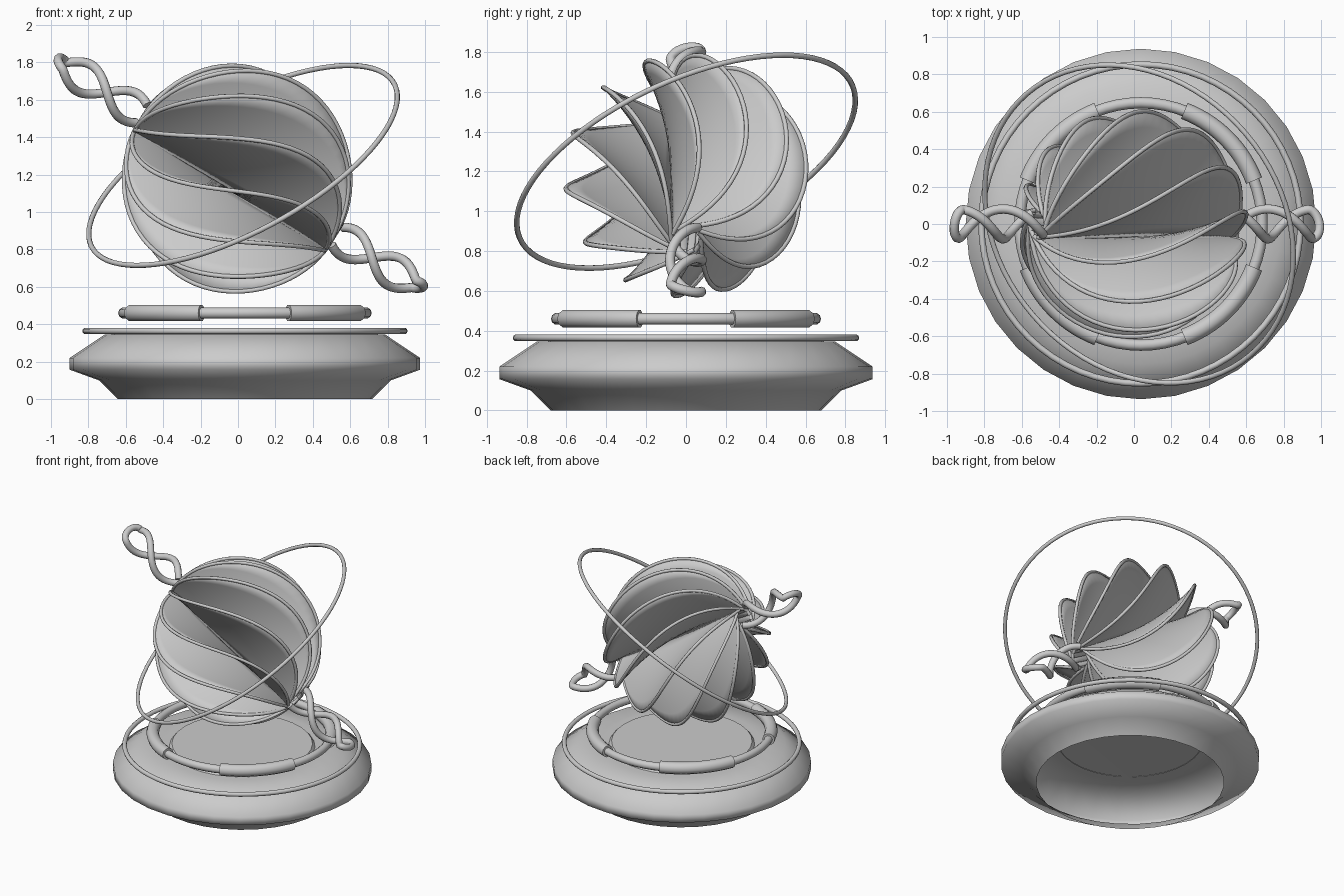
import bpy, bmesh
from math import sin, cos, pi, radians
from mathutils import Vector

if "Cube" in bpy.data.objects:
    bpy.data.objects.remove(bpy.data.objects["Cube"])

CENTRE = Vector((-0.004, 0, 1.179))     # centre of the bladed rotor
TILT = radians(32)
AX = Vector((cos(TILT), 0, -sin(TILT)))  # rotor axis
UP = Vector((sin(TILT), 0, cos(TILT)))
FRONT = Vector((0, -1, 0))
BASE_X = 0.037


def add_mesh(name, verts, faces, angle=35):
    me = bpy.data.meshes.new(name)
    me.from_pydata(verts, [], faces)
    bm = bmesh.new()
    bm.from_mesh(me)
    bmesh.ops.remove_doubles(bm, verts=bm.verts, dist=1e-5)
    bmesh.ops.dissolve_degenerate(bm, edges=bm.edges, dist=1e-5)
    bmesh.ops.recalc_face_normals(bm, faces=bm.faces)
    bm.to_mesh(me)
    bm.free()
    ob = bpy.data.objects.new(name, me)
    bpy.context.collection.objects.link(ob)
    bpy.ops.object.select_all(action='DESELECT')
    ob.select_set(True)
    bpy.context.view_layer.objects.active = ob
    bpy.ops.object.shade_smooth_by_angle(angle=radians(angle))
    return ob


def lathe(name, profile, sides, x, angle):
    """Open-bottomed turned shape, closed on top."""
    n = len(profile)
    verts = [(x + r * cos(2 * pi * i / sides), r * sin(2 * pi * i / sides), z)
             for i in range(sides) for r, z in profile]
    faces = [(i * n + j, (i + 1) % sides * n + j, (i + 1) % sides * n + j + 1, i * n + j + 1)
             for i in range(sides) for j in range(n - 1)]
    faces.append(tuple(i * n + n - 1 for i in range(sides)))
    return add_mesh(name, verts, faces, angle)


def tube(name, pts, radius, closed=False, res=3):
    cu = bpy.data.curves.new(name, 'CURVE')
    cu.dimensions = '3D'
    cu.bevel_depth = radius
    cu.bevel_resolution = res
    cu.use_fill_caps = True
    sp = cu.splines.new('POLY')
    sp.points.add(len(pts) - 1)
    for p, q in zip(sp.points, pts):
        p.co = (*q, 1)
    sp.use_cyclic_u = closed
    sp.use_smooth = True
    ob = bpy.data.objects.new(name, cu)
    bpy.context.collection.objects.link(ob)
    return ob


def arc(r, z, a0, a1, n):
    return [Vector((BASE_X + r * cos(a), r * sin(a), z))
            for a in (radians(a0 + (a1 - a0) * i / n) for i in range(n + 1))]


# hollow pedestal, its top disc and its rings
lathe("pedestal", [(0.68, 0), (0.78, 0.10), (0.937, 0.157), (0.937, 0.22),
                   (0.75, 0.345), (0.58, 0.352)], 32, BASE_X, 80)
lathe("pedestal_top_disc", [(0.53, 0.35), (0.51, 0.375)], 32, BASE_X, 30)
tube("pedestal_ring", arc(0.853, 0.364, 0, 360, 64)[:-1], 0.017, True)
tube("floating_ring", arc(0.648, 0.46, 0, 360, 64)[:-1], 0.03, True)
for k in range(4):
    tube("ring_sleeve", arc(0.648, 0.46, 21 + 90 * k, 69 + 90 * k, 14), 0.046)

# large tilted orbit ring
rot = Vector((0, 0, 1)).rotation_difference(Vector((-0.44, -0.38, 0.813)))
tube("orbit_ring", [Vector((0.027, 0, 1.249)) + rot @ Vector((0.919 * cos(a), 0.919 * sin(a), 0))
                    for a in (2 * pi * i / 80 for i in range(80))], 0.014, True)

# twisted half-disc blades, each tangent to a small hub circle
BLADES, R, HUB, TWIST = 12, 0.602, 0.074, radians(44)


def blade_point(u, w, base):
    a = base + TWIST * u
    d = FRONT * cos(a) + UP * sin(a)
    t = FRONT * sin(a) - UP * cos(a)
    return CENTRE + AX * u + d * w + t * HUB


NU, NW = 28, 7
m = NW + 1
for k in range(BLADES):
    base = 2 * pi * k / BLADES
    verts = [blade_point(-R * cos(pi * i / NU), R * sin(pi * i / NU) * j / NW, base)
             for i in range(NU + 1) for j in range(m)]
    faces = [(i * m + j, (i + 1) * m + j, (i + 1) * m + j + 1, i * m + j + 1)
             for i in range(NU) for j in range(NW)]
    blade = add_mesh("blade", verts, faces)
    mod = blade.modifiers.new("thickness", 'SOLIDIFY')
    mod.thickness = 0.012
    mod.offset = 0
    tube("blade_rim", [blade_point(-R * cos(pi * i / 36), R * sin(pi * i / 36), base)
                       for i in range(37)], 0.012, res=2)


# double-strand spirals at both ends of the axis
def strand(s, phase):
    pts = []
    for i in range(37):
        d = 0.615 + 0.485 * i / 36
        a = phase + (d - 0.69) / 0.29 * pi
        pts.append(CENTRE + AX * s * d + UP * 0.022
                   + (UP * cos(a) + FRONT * s * sin(a)) * 0.08)
    return pts


for name, s in (("upper_spiral", -1), ("lower_spiral", 1)):
    a, b = strand(s, 0), strand(s, pi)
    # rounded cap joining the two strands
    mid, half = (a[-1] + b[-1]) / 2, (a[-1] - b[-1]) / 2
    cap = [mid + half * cos(pi * i / 12) + (AX * s * 0.05 + UP * 0.015) * sin(pi * i / 12)
           for i in range(1, 12)]
    tube(name, a + cap + b[::-1], 0.025)
